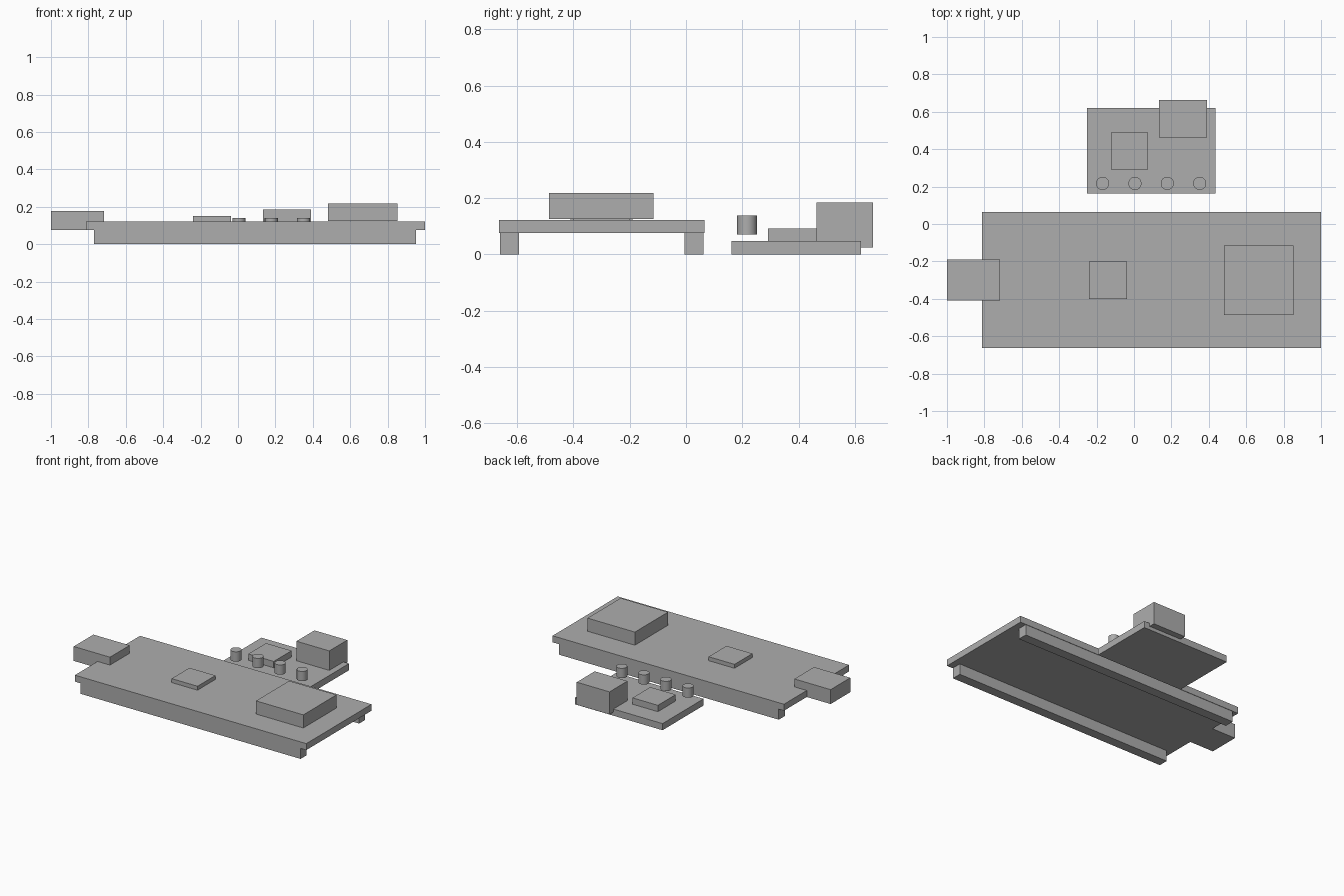
import bpy
import math
from mathutils import Vector

cube = bpy.data.objects.get("Cube")
if cube:
    bpy.data.objects.remove(cube, do_unlink=True)

GREY = (0.42, 0.42, 0.42, 1.0)
grey = bpy.data.materials.new("plain_grey")
grey.use_nodes = True
grey.diffuse_color = GREY
grey.node_tree.nodes["Principled BSDF"].inputs["Base Color"].default_value = GREY


def box(name, x, y, z):
    """Box given by its (min, max) extent on each axis."""
    low, high = Vector((x[0], y[0], z[0])), Vector((x[1], y[1], z[1]))
    bpy.ops.mesh.primitive_cube_add(size=1, location=(low + high) / 2)
    obj = bpy.context.object
    obj.name = name
    obj.scale = high - low
    bpy.ops.object.transform_apply(location=False, rotation=False, scale=True)
    obj.data.materials.append(grey)
    return obj


def pin(name, x, y, z, radius):
    """Upright round pin with smooth sides."""
    bpy.ops.mesh.primitive_cylinder_add(
        vertices=32, radius=radius, depth=z[1] - z[0],
        location=(x, y, (z[0] + z[1]) / 2))
    obj = bpy.context.object
    obj.name = name
    obj.data.materials.append(grey)
    bpy.ops.object.shade_smooth_by_angle(angle=math.radians(40))


# Main board raised on two long header rails
FRONT, BACK, RAIL = -0.664, 0.065, 0.071
UNDER, TOP = 0.076, 0.122
box("main_board", (-0.813, 1.0), (FRONT, BACK), (UNDER, TOP))
box("front_header_rail", (-0.77, 0.953), (FRONT + 0.003, FRONT + RAIL), (0, UNDER))
box("back_header_rail", (-0.77, 0.953), (BACK - RAIL, BACK - 0.003), (0, UNDER))

# Parts on the main board
box("plug_socket", (-1.0, -0.716), (-0.41, -0.19), (UNDER, 0.178))
box("main_chip", (-0.24, -0.037), (-0.4, -0.2), (TOP, 0.15))
box("radio_module", (0.481, 0.852), (-0.486, -0.115), (0.125, 0.218))

# Small separate board behind
SMALL_TOP = 0.047
box("small_board", (-0.251, 0.435), (0.162, 0.621), (0, SMALL_TOP))
box("small_chip", (-0.123, 0.076), (0.291, 0.49), (SMALL_TOP, 0.092))
box("large_connector", (0.134, 0.391), (0.463, 0.664), (0.025, 0.185))

# Row of round pins hovering over the small board
for i in range(4):
    pin(f"pin_{i + 1}", -0.168 + 0.173 * i, 0.217, (0.07, 0.139), 0.035)
